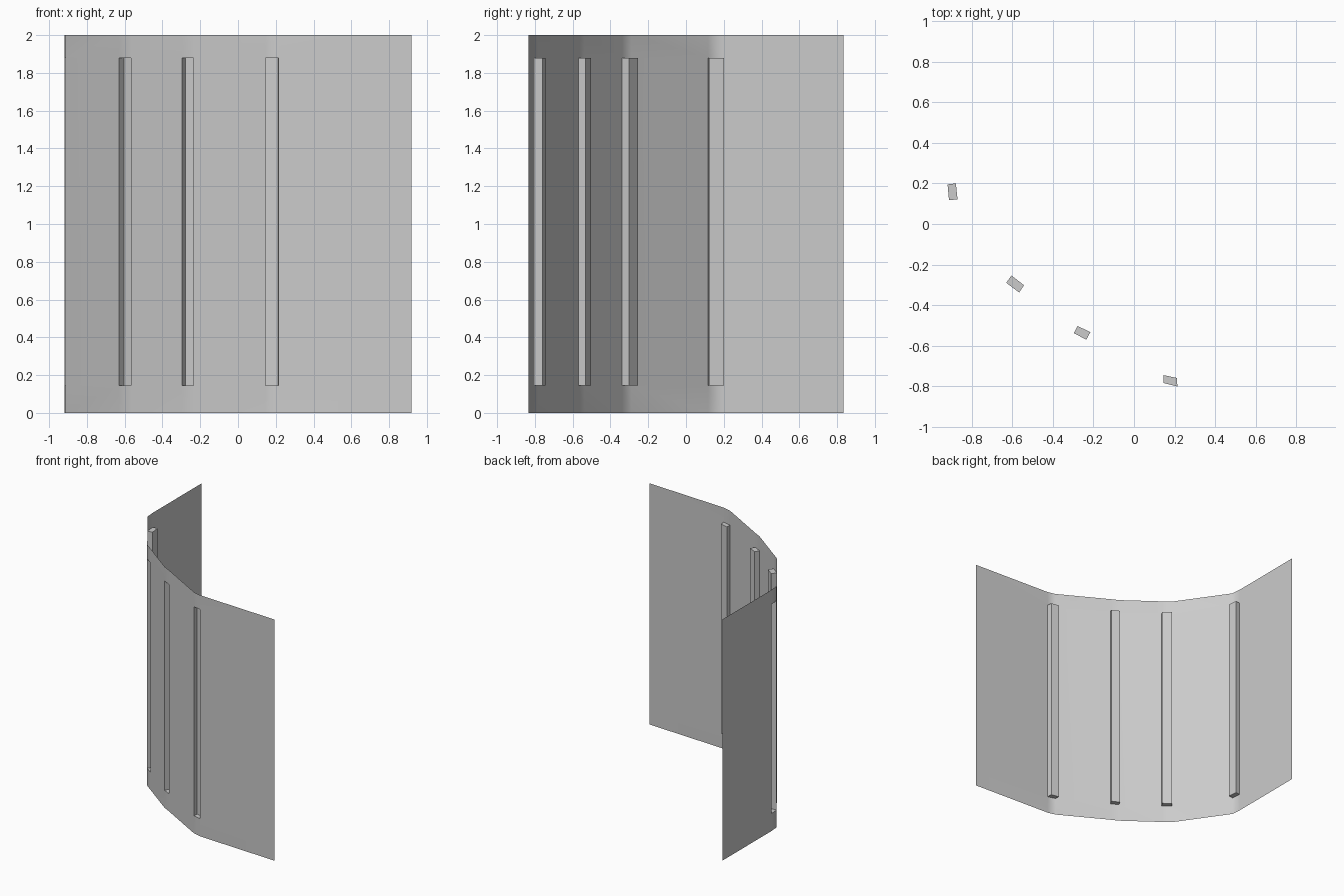
import bpy, bmesh
from math import radians

if "Cube" in bpy.data.objects:
    bpy.data.objects.remove(bpy.data.objects["Cube"])

HEIGHT, SLOT_LO, SLOT_HI = 2.0, 0.145, 1.88
LEVELS = (0.0, SLOT_LO, SLOT_HI, HEIGHT)

# Plan of the sheet: two ends and four inward grooves.
# Each groove: outer left, inner left, inner right, outer right
END_L, END_R = (-0.918, 0.835), (0.918, -0.835)
GROOVES = [
    ((-0.919, 0.195), (-0.878, 0.200), (-0.870, 0.122), (-0.912, 0.117)),
    ((-0.630, -0.290), (-0.604, -0.254), (-0.542, -0.302), (-0.566, -0.338)),
    ((-0.297, -0.538), (-0.278, -0.503), (-0.215, -0.533), (-0.235, -0.570)),
    ((0.146, -0.784), (0.146, -0.745), (0.211, -0.759), (0.214, -0.801)),
]

bm = bmesh.new()


def column(p):
    return [bm.verts.new((p[0], p[1], z)) for z in LEVELS]


def strip(a, b, rows):
    for i in rows:
        bm.faces.new((a[i], b[i], b[i + 1], a[i + 1]))


# Curved sheet with vertical grooves pressed into it
prev = column(END_L)
for d, a, b, c in GROOVES:
    left, right = column(d), column(c)
    strip(prev, left, (0, 1, 2))
    strip(left, right, (0, 2))
    back_l = {i: bm.verts.new((a[0], a[1], LEVELS[i])) for i in (1, 2)}
    back_r = {i: bm.verts.new((b[0], b[1], LEVELS[i])) for i in (1, 2)}
    for p, q in ((left, back_l), (back_l, back_r), (back_r, right)):
        strip(p, q, (1,))
    bm.faces.new((left[1], right[1], back_r[1], back_l[1]))
    bm.faces.new((left[2], back_l[2], back_r[2], right[2]))
    prev = right
strip(prev, column(END_R), (0, 1, 2))

mesh = bpy.data.meshes.new("grooved_panel")
bm.to_mesh(mesh)
bm.free()
panel = bpy.data.objects.new("grooved_panel", mesh)
bpy.context.collection.objects.link(panel)

# Soft shading over the gentle bends, sharp groove edges
bpy.context.view_layer.objects.active = panel
panel.select_set(True)
bpy.ops.object.shade_smooth_by_angle(angle=radians(40))
weighted = panel.modifiers.new("weighted_normals", 'WEIGHTED_NORMAL')
weighted.keep_sharp = True
